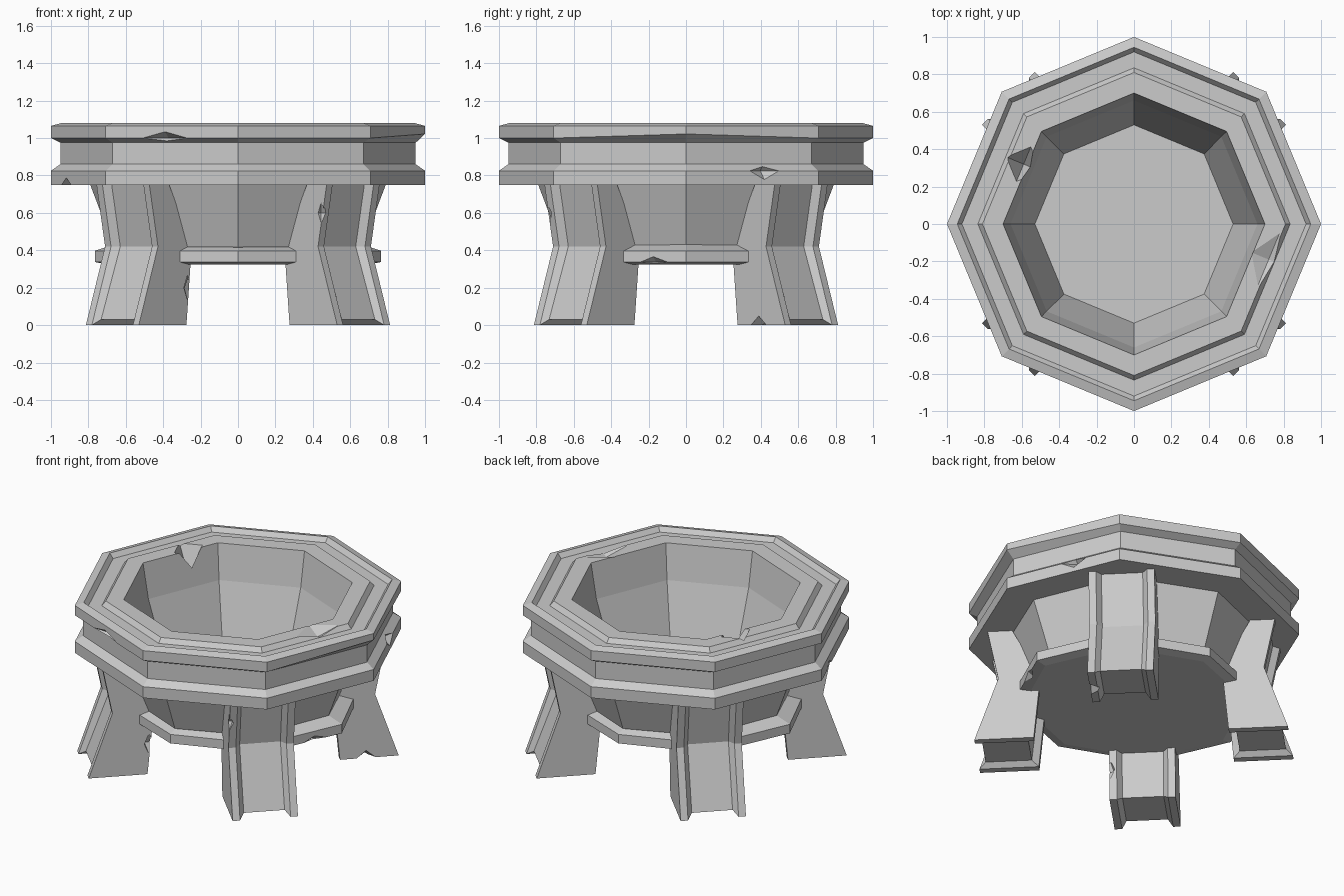
import bpy, bmesh, math
from mathutils import Matrix, Vector

cube = bpy.data.objects.get("Cube")
if cube:
    bpy.data.objects.remove(cube)

stone = bpy.data.materials.new("grey_stone")
stone.use_nodes = True
GREY = (0.6, 0.6, 0.6, 1)
stone.diffuse_color = GREY
bsdf = stone.node_tree.nodes["Principled BSDF"]
bsdf.inputs["Base Color"].default_value = GREY
bsdf.inputs["Roughness"].default_value = 0.9

SIDES = 8


def finish(bm, name):
    bmesh.ops.recalc_face_normals(bm, faces=bm.faces)
    mesh = bpy.data.meshes.new(name)
    bm.to_mesh(mesh)
    bm.free()
    mesh.materials.append(stone)
    obj = bpy.data.objects.new(name, mesh)
    bpy.context.collection.objects.link(obj)
    return obj


def lathe(name, profile, squash=1.0):
    """Spin a (radius, height) profile into a closed faceted solid."""
    bm = bmesh.new()
    rings = []
    angles = [math.tau * k / SIDES for k in range(SIDES)]
    for r, z in profile:
        rings.append([bm.verts.new((r * math.cos(a), r * squash * math.sin(a), z))
                      for a in angles])
    for low, high in zip(rings, rings[1:]):
        for k in range(SIDES):
            n = (k + 1) % SIDES
            bm.faces.new((low[k], low[n], high[n], high[k]))
    bm.faces.new(rings[0])
    bm.faces.new(rings[-1])
    return finish(bm, name)


def leg(name, angle):
    """Waisted leg: two side rails joined by a recessed web."""
    bm = bmesh.new()
    half, lip, inset, depth = 0.2, 0.155, 0.125, 0.04
    # height, inner distance, outer distance
    levels = [(0, 0.59, 0.95), (0.42, 0.55, 0.805), (0.75, 0.72, 0.87)]
    loops = []
    for z, inner, outer in levels:
        web_z = 0.03 if z == 0 else z
        front = [(outer, half, z), (outer, lip, z), (outer - depth, inset, web_z)]
        back = [(inner + depth, inset, web_z), (inner, lip, z), (inner, half, z)]
        flip = lambda pts: [(d, -u, h) for d, u, h in reversed(pts)]
        loops.append([bm.verts.new(p) for p in front + flip(front) + flip(back) + back])
    count = len(loops[0])
    for low, high in zip(loops, loops[1:]):
        for k in range(count):
            n = (k + 1) % count
            bm.faces.new((low[k], low[n], high[n], high[k]))
    # end caps: rail, slope, web, slope, rail
    for loop in (loops[0], loops[-1]):
        for k in range(count // 2 - 1):
            bm.faces.new((loop[k], loop[k + 1], loop[-k - 2], loop[-k - 1]))
    bm.transform(Matrix.Rotation(angle, 4, "Z"))
    return finish(bm, name)


def chip(obj, place, size, turn):
    """Knock a small diamond-shaped notch out of an edge."""
    bm = bmesh.new()
    hull = [Vector(v) * s for v in ((1, 0, 0), (0, 1, 0), (0, 0, 1)) for s in (1, -1)]
    bmesh.ops.convex_hull(bm, input=[bm.verts.new(v) for v in hull])
    bm.transform(Matrix.Translation(place) @ Matrix.Rotation(math.radians(turn), 4, "Z")
                 @ Matrix.Diagonal((*size, 1)))
    cutter = finish(bm, "chip_cutter")
    cutter.hide_render = True
    mod = obj.modifiers.new("chip", "BOOLEAN")
    mod.operation = "DIFFERENCE"
    mod.solver = "EXACT"
    mod.object = cutter
    bpy.context.view_layer.objects.active = obj
    bpy.ops.object.modifier_apply(modifier=mod.name)
    bpy.data.objects.remove(cutter)


# Bowl: body, banded rim, grooved top, hollow
bowl = lathe("bowl", [
    (0.60, 0.36), (0.665, 0.42),
    (0.79, 0.75), (1.0, 0.75), (1.0, 0.825), (0.95, 0.86), (0.95, 0.975),
    (1.0, 1.0), (1.0, 1.065), (0.945, 1.08), (0.92, 1.05),
    (0.835, 1.05), (0.81, 1.08), (0.70, 1.08), (0.66, 0.85), (0.53, 0.45)])

# One corner of the upper band is worn upward
for v in bowl.data.vertices:
    if v.co.x > 0.99 and 0.98 < v.co.z < 1.02:
        v.co.z = 1.022

# Base plate with its bevelled edge, a little shallower than wide
base = lathe("base_ring", [(0.70, 0.325), (0.765, 0.337), (0.765, 0.397), (0.67, 0.43)],
             squash=0.93)

# Legs on the diagonals
names = ["back_left_leg", "back_right_leg", "front_right_leg", "front_left_leg"]
legs = [leg(n, math.radians(45 + 90 * k)) for k, n in enumerate(names)]

# Worn notches in the bowl and base
chip(bowl, (-0.39, -0.838, 1.0), (0.13, 0.05, 0.034), -22.5)
chip(bowl, (-0.92, -0.20, 0.75), (0.05, 0.07, 0.04), 22.5)
chip(bowl, (-0.59, 0.32, 1.08), (0.10, 0.10, 0.18), -22.5)
chip(bowl, (0.72, -0.19, 1.08), (0.10, 0.15, 0.04), -22.5)
chip(bowl, (0.83, 0.42, 0.825), (0.06, 0.09, 0.05), 22.5)
chip(base, (0.70, -0.18, 0.337), (0.05, 0.11, 0.04), -22.5)

# Worn notches in the legs
chip(legs[2], (-0.27, -0.55, 0.2), (0.035, 0.05, 0.07), 0)
chip(legs[0], (0.67, 0.39, 0.0), (0.06, 0.07, 0.05), 45)
chip(legs[3], (0.445, -0.73, 0.6), (0.035, 0.035, 0.06), 0)
